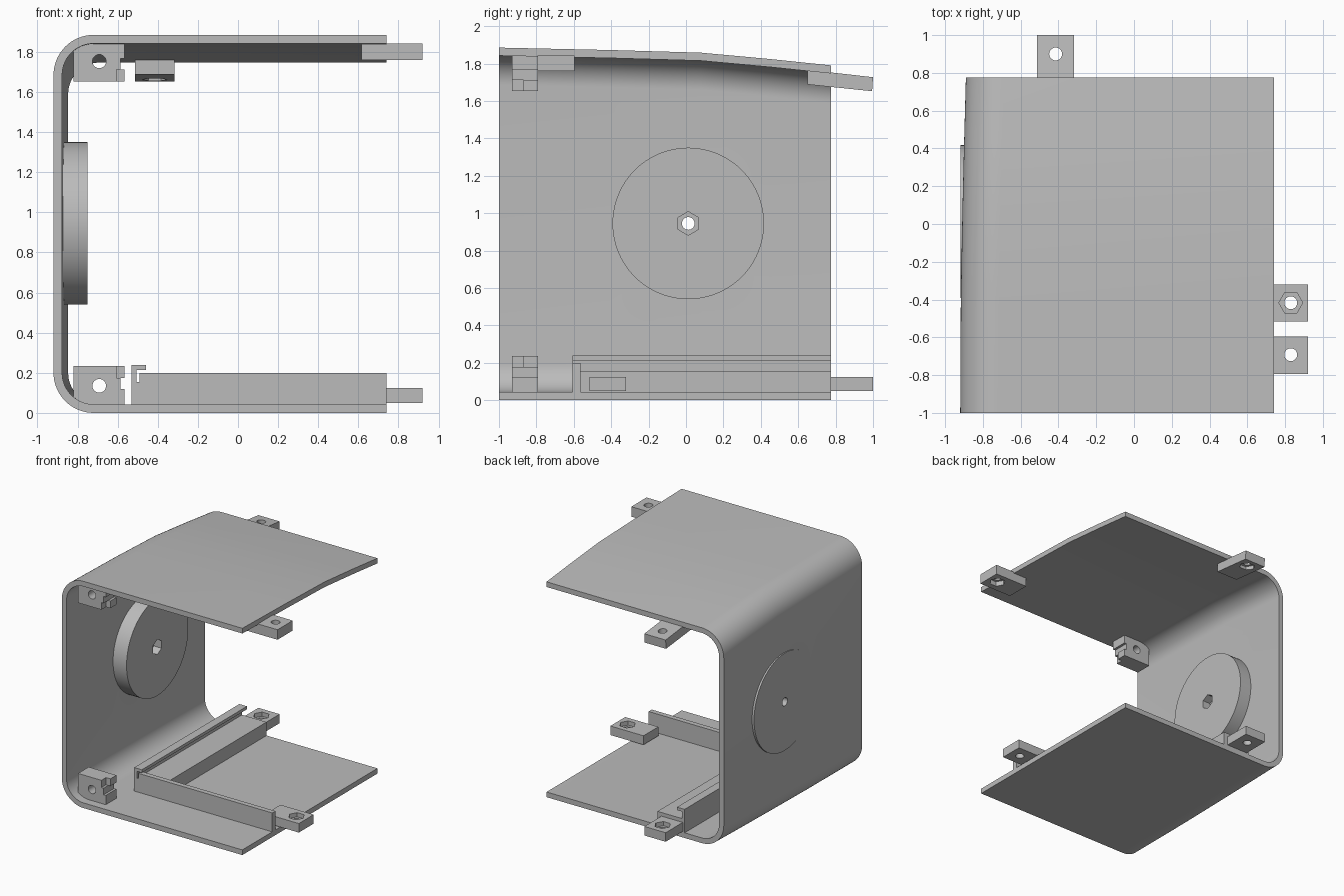
import bpy, math

if "Cube" in bpy.data.objects:
    bpy.data.objects.remove(bpy.data.objects["Cube"])

grey = bpy.data.materials.new("plain_grey")
grey.use_nodes = True
COLOUR = (0.5, 0.5, 0.5, 1)
grey.diffuse_color = COLOUR
grey.node_tree.nodes["Principled BSDF"].inputs["Base Color"].default_value = COLOUR


def make(name, verts, faces, smooth=False):
    import bmesh
    mesh = bpy.data.meshes.new(name)
    mesh.from_pydata(verts, [], faces)
    bm = bmesh.new()
    bm.from_mesh(mesh)
    bmesh.ops.recalc_face_normals(bm, faces=bm.faces)
    bm.to_mesh(mesh)
    bm.free()
    mesh.materials.append(grey)
    ob = bpy.data.objects.new(name, mesh)
    bpy.context.collection.objects.link(ob)
    if smooth:
        soften(ob)
    return ob


def activate(ob):
    bpy.ops.object.select_all(action="DESELECT")
    ob.select_set(True)
    bpy.context.view_layer.objects.active = ob


def soften(ob):
    activate(ob)
    bpy.ops.object.shade_smooth_by_angle(angle=math.radians(30))


def loft(name, rings, smooth=False):
    """Closed solid through a row of matching outlines."""
    n = len(rings[0])
    verts = [p for ring in rings for p in ring]
    faces = [(k * n + i, k * n + (i + 1) % n, (k + 1) * n + (i + 1) % n, (k + 1) * n + i)
             for k in range(len(rings) - 1) for i in range(n)]
    faces += [tuple(range(n)), tuple(range(len(verts) - n, len(verts)))]
    return make(name, verts, faces, smooth)


def prism(name, outline, axis, a, b):
    """Extrude a 2D outline along an axis, from a to b."""
    place = {"x": lambda u, v, w: (w, u, v),
             "y": lambda u, v, w: (u, w, v),
             "z": lambda u, v, w: (u, v, w)}[axis]
    return loft(name, [[place(u, v, w) for u, v in outline] for w in (a, b)])


def rect(u0, u1, v0, v1):
    return [(u0, v0), (u1, v0), (u1, v1), (u0, v1)]


def ring(u, v, r, n, turn=0.0):
    return [(u + r * math.cos(turn + math.tau * i / n),
             v + r * math.sin(turn + math.tau * i / n)) for i in range(n)]


def cut(ob, cutter):
    mod = ob.modifiers.new("hole", "BOOLEAN")
    mod.operation, mod.solver, mod.object = "DIFFERENCE", "EXACT", cutter
    activate(ob)
    bpy.ops.object.modifier_apply(modifier=mod.name)
    bpy.data.objects.remove(cutter)


HOLE, NUT, WALL, END = 0.034, 0.063, 0.043, 0.74


def bore(ob, axis, u, v, a, b, nut=None, turn=0.0):
    """Round through hole, with an optional hexagonal nut pocket."""
    cut(ob, prism("cutter", ring(u, v, HOLE, 32), axis, a, b))
    if nut:
        cut(ob, prism("cutter", ring(u, v, NUT, 6, turn), axis, *nut))
    soften(ob)


# Shell: a C-shaped wall whose top and side draw in towards the back
def shell_outline(y, left, top):
    def path(inset):
        r, x0, z0, z1 = 0.2 - inset, left + 0.2, 0.2, top - 0.2
        pts = [(END, y, inset)]
        for z, start in ((z0, 1.5 * math.pi), (z1, math.pi)):
            for i in range(17):
                a = start - i * math.pi / 32
                pts.append((x0 + r * math.cos(a), y, z + r * math.sin(a)))
        return pts + [(END, y, top - inset)]
    return path(0) + path(WALL)[::-1]


shell = loft("shell", [shell_outline(*s) for s in (
    (-1, -0.92, 1.885), (-0.4, -0.917, 1.872), (0.08, -0.908, 1.858),
    (0.45, -0.899, 1.824), (0.775, -0.89, 1.79))], True)

# Round boss set in the side wall
cut(shell, prism("cutter", ring(0.012, 0.945, 0.3, 48), "x", -1, -0.8))
boss = prism("side_boss", ring(0.012, 0.945, 0.405, 96), "x", -0.918, -0.75)
bore(boss, "x", 0.012, 0.945, -1, -0.6, (-0.82, -0.7), math.pi / 2)

# Screw tabs on the open edge
tab = prism("lower_side_tab", rect(0.615, 0.92, -0.515, -0.32), "z", 0.05, 0.125)
bore(tab, "z", 0.83, -0.417, 0, 0.2, (0.09, 0.2))
tab = prism("upper_side_tab", rect(0.615, 0.92, -0.795, -0.595), "z", 1.76, 1.843)
bore(tab, "z", 0.83, -0.692, 1.7, 1.9, (1.7, 1.8))

# Screw tabs on the back edge, the upper one sloped with the roof
tab = prism("lower_back_tab", rect(-0.513, -0.317, 0.65, 1), "z", 0.05, 0.125)
bore(tab, "z", -0.415, 0.9, 0, 0.2, (0.09, 0.2))
tab = prism("upper_back_tab", [(0.65, 1.688), (0.995, 1.652), (1, 1.727), (0.65, 1.766)],
            "x", -0.513, -0.317)
bore(tab, "z", -0.415, 0.9, 1.6, 1.8, (1.6, 1.695))

# Corner screw blocks with a stepped, notched inner side
for name, flip in (("lower", False), ("upper", True)):
    def height(z):
        return 1.888 - z if flip else z

    def section(pts):
        return [(x, height(z)) for x, z in pts]

    block = prism(name + "_corner_block", section([
        (-0.82, 0.08), (-0.77, 0.04), (-0.605, 0.04), (-0.605, 0.235), (-0.82, 0.235)]),
        "y", -0.93, -0.79)
    bore(block, "y", -0.692, height(0.135), -1, -0.7)
    prism(name + "_block_foot", section(rect(-0.605, -0.565, 0.04, 0.12)), "y", -0.93, -0.79)
    prism(name + "_block_neck", section(rect(-0.605, -0.585, 0.12, 0.175)), "y", -0.93, -0.79)
    prism(name + "_block_lip", section(rect(-0.605, -0.565, 0.175, 0.235)), "y", -0.87, -0.79)

# Floor rail: a low ledge with a hooked lip along its outer side
prism("floor_rail", [(-0.53, 0.04), (-0.28, 0.04), (-0.28, 0.155), (-0.505, 0.155),
                     (-0.505, 0.213), (-0.46, 0.213), (-0.46, 0.238), (-0.53, 0.238)],
      "y", -0.607, 0.775)

# Upright strip across the floor
prism("floor_strip", rect(-0.49, END, 0.04, 0.2), "y", -0.607, -0.565)
